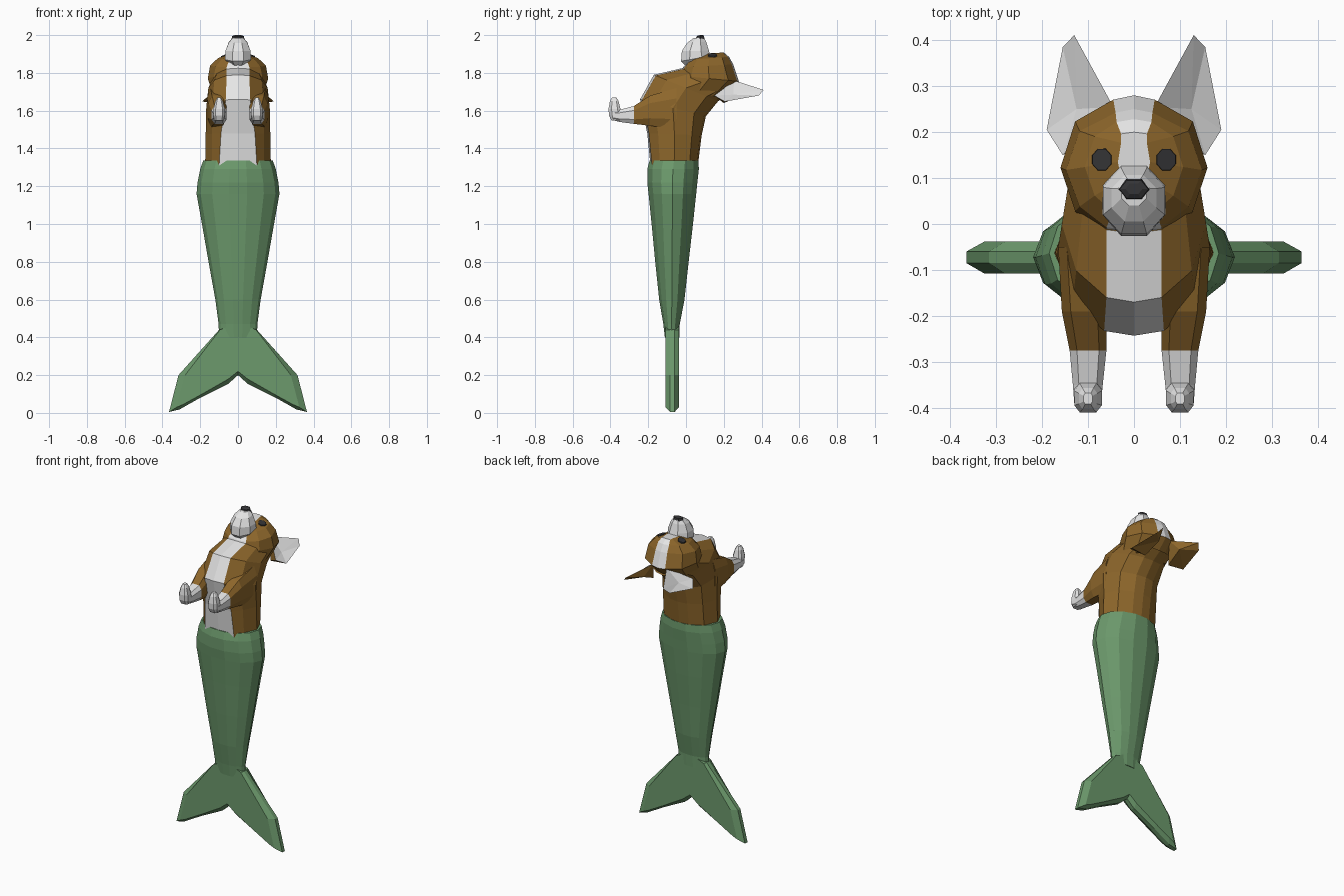
import bpy, bmesh, math
from mathutils import Vector
from mathutils.bvhtree import BVHTree

if "Cube" in bpy.data.objects:
    bpy.data.objects.remove(bpy.data.objects["Cube"])


def material(name, rgb):
    m = bpy.data.materials.new(name)
    m.diffuse_color = (*rgb, 1)
    m.use_nodes = True
    m.node_tree.nodes["Principled BSDF"].inputs["Base Color"].default_value = m.diffuse_color
    return m


BROWN = material("brown_fur", (0.27, 0.135, 0.024))
WHITE = material("white_fur", (0.78, 0.78, 0.78))
GREEN = material("green_scales", (0.15, 0.32, 0.15))
DARK = material("dark_nose_eye", (0.035, 0.035, 0.038))


def build(name, verts, faces, mats, idx):
    me = bpy.data.meshes.new(name)
    me.from_pydata(verts, [], faces)
    for m in mats:
        me.materials.append(m)
    for p, i in zip(me.polygons, idx):
        p.material_index = i
    bm = bmesh.new()
    bm.from_mesh(me)
    bmesh.ops.recalc_face_normals(bm, faces=bm.faces)
    bm.to_mesh(me)
    bm.free()
    ob = bpy.data.objects.new(name, me)
    bpy.context.collection.objects.link(ob)
    return ob


def loft(name, rings, mats, rule=lambda row, col: 0, cap=0):
    """Skin a list of equal-length rings; rule picks a material by row and column."""
    n = len(rings[0])
    verts = [v for r in rings for v in r]
    faces, idx = [], []
    for r in range(len(rings) - 1):
        for c in range(n):
            d = (c + 1) % n
            faces.append((r * n + c, r * n + d, (r + 1) * n + d, (r + 1) * n + c))
            idx.append(rule(r, c))
    faces += [tuple(range(n)), tuple(range(len(verts) - n, len(verts)))]
    idx += [0, cap]
    return build(name, verts, faces, mats, idx)


def body_ring(yf, zf, yb, zb, w, s, sb):
    """Twelve points between a front and a back point; s and sb are stripe half widths."""
    half = [(0, 0), (s, .03), (.8 * w, .2), (w, .5), (.8 * w, .82), (sb, .97), (0, 1)]
    full = half + [(-x, t) for x, t in half[5:0:-1]]
    return [(x, yf + (yb - yf) * t, zf + (zb - zf) * t) for x, t in full]


def oval(yf, zf, yb, zb, w, n=8):
    """Oval ring between a front and a back point."""
    pts = []
    for i in range(n):
        a = 2 * math.pi * (i + .5) / n
        k = 1 / math.cos(math.pi / n)
        t = .5 - .5 * k * math.cos(a)
        pts.append((w * k * math.sin(a), yf + (yb - yf) * t, zf + (zb - zf) * t))
    return pts


def box_ring(x0, x1, a0, a1, make):
    """Eight-sided rounded rectangle, placed by make(x, a)."""
    cx, cy, hx, hy = (x0 + x1) / 2, (a0 + a1) / 2, (x1 - x0) / 2, (a1 - a0) / 2
    shape = [(1, .5), (.6, 1), (-.6, 1), (-1, .5), (-1, -.5), (-.6, -1), (.6, -1), (1, -.5)]
    return [make(cx + u * hx, cy + v * hy) for u, v in shape]


# Fish tail
loft("tail", [oval(yf, z, yb, z, w, 14) for z, yf, yb, w in [
    (.40, -.112, -.035, .098), (.47, -.12, -.033, .100), (.60, -.142, -.008, .117),
    (.80, -.163, .014, .152), (1.0, -.182, .037, .186), (1.16, -.198, .054, .214),
    (1.22, -.205, .06, .209), (1.29, -.205, .068, .195), (1.335, -.193, .066, .180)]], [GREEN])

# Tail fin: thin middle outline between two inset outlines
edge = [(0, .48), (.1, .44), (.315, .2), (.365, .005), (.31, .018), (.2, .08), (.05, .155), (0, .2)]
inner = [(0, .48), (.095, .44), (.28, .2), (.325, .03), (.29, .045), (.19, .1), (.05, .18), (0, .22)]


def fin_ring(pts, y):
    return [(x, y, z) for x, z in pts + [(-x, z) for x, z in pts[6:0:-1]]]


loft("tail_fin", [fin_ring(inner, -.108), fin_ring(edge, -.085),
                  fin_ring(edge, -.06), fin_ring(inner, -.038)], [GREEN])

# Torso with a white chest stripe
loft("torso", [body_ring(*r) for r in [
    (-.188, 1.31, .063, 1.31, .174, .10, .06),
    (-.205, 1.48, .083, 1.47, .171, .09, .06),
    (-.243, 1.66, .105, 1.57, .168, .065, .06),
    (-.17, 1.79, .17, 1.65, .157, .06, .06),
    (-.02, 1.825, .23, 1.69, .14, .06, .05)]],
    [BROWN, WHITE], lambda r, c: int(c in (0, 11)))

# Head facing upward, with a white blaze over crown and throat
head = loft("head", [body_ring(*r) for r in [
    (-.06, 1.73, .19, 1.665, .135, .05, .05),
    (-.035, 1.785, .28, 1.755, .16, .06, .045),
    (-.015, 1.83, .25, 1.845, .148, .06, .04),
    (.02, 1.87, .228, 1.885, .107, .045, .038),
    (.07, 1.90, .20, 1.908, .035, .025, .028)]],
    [BROWN, WHITE], lambda r, c: int(c in (0, 11) or (r > 0 and c in (5, 6))), cap=1)

# Muzzle and nose
loft("muzzle", [oval(*r) for r in [
    (.0, 1.835, .14, 1.87, .045), (-.026, 1.862, .13, 1.89, .068),
    (-.022, 1.915, .122, 1.915, .067), (.005, 1.958, .107, 1.965, .049),
    (.04, 1.984, .094, 1.99, .027)]], [WHITE])
loft("nose", [oval(.052, 1.978, .099, 1.975, .03, 6), oval(.056, 1.993, .095, 1.997, .027, 6),
              oval(.065, 1.999, .088, 2.0, .016, 6)], [DARK])

# Eyes laid onto the head surface
tree = BVHTree.FromPolygons([v.co for v in head.data.vertices],
                            [tuple(p.vertices) for p in head.data.polygons])
for side, tag in ((1, "right"), (-1, "left")):
    rim = []
    for i in range(8):
        a = math.pi * (i + .5) / 4
        x, y = side * .07 + .023 * math.cos(a), .14 + .026 * math.sin(a)
        hit = tree.ray_cast(Vector((x, y, 3)), Vector((0, 0, -1)))[0]
        rim.append(Vector((x, y, hit.z if hit else 1.89)))
    mid = Vector((side * .07, .14, sum(p.z for p in rim) / 8))
    low = [p - Vector((0, 0, .003)) for p in rim]
    high = [mid + (p - mid) * .95 + Vector((0, 0, .006)) for p in rim]
    loft("eye_" + tag, [low, high], [DARK])

    # Ear: white inner face in front of a brown ridged back
    pts = [(.045, .255, 1.76), (.13, .411, 1.71), (.155, .385, 1.68), (.19, .205, 1.648),
           (.155, .15, 1.68), (.125, .25, 1.685), (.075, .31, 1.69), (.085, .2, 1.64)]
    faces = [(5, i, (i + 1) % 5) for i in range(5)]
    faces += [(0, 1, 6), (1, 2, 6), (2, 3, 6), (3, 7, 6), (0, 6, 7), (3, 4, 7), (4, 0, 7)]
    build("ear_" + tag, [(side * x, y, z) for x, y, z in pts], faces,
          [BROWN, WHITE], [1] * 5 + [0] * 7)

    # Front leg, brown above and white toward the paw
    rows = [(-.05, 1.50, 1.72, .07, .165), (-.19, 1.52, 1.68, .06, .157),
            (-.275, 1.53, 1.625, .06, .14), (-.35, 1.54, 1.605, .068, .133),
            (-.39, 1.55, 1.60, .072, .13)]
    loft("front_leg_" + tag,
         [box_ring(x0, x1, z0, z1, lambda x, z, y=y: (side * x, y, z)) for y, z0, z1, x0, x1 in rows],
         [BROWN, WHITE], lambda r, c: int(r > 1), cap=1)

    # Paw turned upward
    rows = [(1.548, -.395, -.335, .075, .127), (1.575, -.408, -.34, .07, .13),
            (1.61, -.41, -.347, .07, .13), (1.65, -.403, -.357, .08, .12),
            (1.67, -.392, -.368, .09, .11)]
    loft("paw_" + tag,
         [box_ring(x0, x1, y0, y1, lambda x, y, z=z: (side * x, y, z)) for z, y0, y1, x0, x1 in rows],
         [WHITE])
